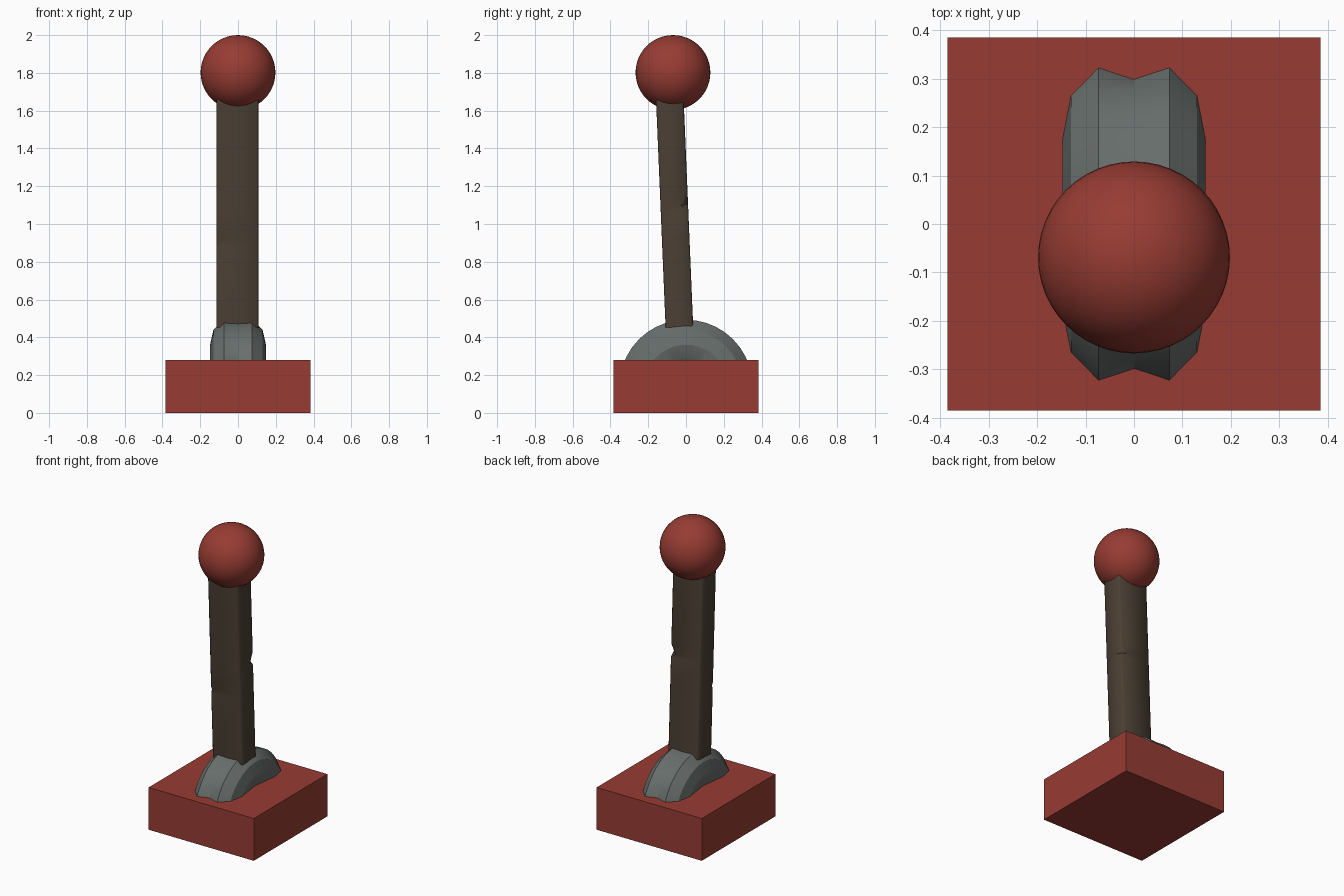
import bpy, bmesh
from math import cos, sin, pi, radians

if "Cube" in bpy.data.objects:
    bpy.data.objects.remove(bpy.data.objects["Cube"])


def material(name, rgb):
    m = bpy.data.materials.new(name)
    m.diffuse_color = (*rgb, 1)
    m.use_nodes = True
    m.node_tree.nodes["Principled BSDF"].inputs["Base Color"].default_value = m.diffuse_color
    return m


RED = material("red paint", (0.31, 0.045, 0.033))
STEEL = material("grey metal", (0.135, 0.155, 0.145))
BROWN = material("dark wood", (0.07, 0.05, 0.034))


def finish(ob, name, mat, angle=None):
    ob.name = name
    ob.data.materials.clear()
    ob.data.materials.append(mat)
    if angle:
        bpy.ops.object.select_all(action='DESELECT')
        ob.select_set(True)
        bpy.context.view_layer.objects.active = ob
        bpy.ops.object.shade_smooth_by_angle(angle=radians(angle))


def loft(name, rings, mat, angle, floor=None):
    """Skin equal-length closed rings, cap both ends, optionally trim below floor."""
    bm = bmesh.new()
    vs = [[bm.verts.new(p) for p in r] for r in rings]
    for a, b in zip(vs, vs[1:]):
        for i in range(len(a)):
            j = (i + 1) % len(a)
            bm.faces.new((a[i], a[j], b[j], b[i]))
    bm.faces.new(vs[0][::-1])
    bm.faces.new(vs[-1])
    if floor is not None:
        bmesh.ops.bisect_plane(bm, geom=bm.verts[:] + bm.edges[:] + bm.faces[:],
                               plane_co=(0, 0, floor), plane_no=(0, 0, 1),
                               clear_inner=True)
        bmesh.ops.holes_fill(bm, edges=[e for e in bm.edges if e.is_boundary])
    bmesh.ops.recalc_face_normals(bm, faces=bm.faces)
    me = bpy.data.meshes.new(name)
    bm.to_mesh(me)
    bm.free()
    ob = bpy.data.objects.new(name, me)
    bpy.context.collection.objects.link(ob)
    finish(ob, name, mat, angle)


# Square base block
bpy.ops.mesh.primitive_cube_add(size=1, location=(0, 0, 0.14))
base = bpy.context.object
base.scale = (0.77, 0.77, 0.28)
finish(base, "base", RED)

# Arched pivot with dished sides; its centre groove fades out towards the top
side = [(0.10, 0.10), (0.133, 0.15), (0.148, 0.22), (0.13, 0.299), (0.073, 0.352)]
profile = side + [(0, 0.328)] + [(-x, r) for x, r in reversed(side)]
N = 40


def wheel_point(x, r, k):
    a = 2 * pi * k / N
    if x == 0:
        r += 0.02 * min(1, max(0, (sin(a) - 0.42) / 0.3))
    return (x, r * cos(a), 0.141 + r * sin(a))


loft("pivot_wheel", [[wheel_point(x, r, k) for k in range(N)] for x, r in profile],
     STEEL, 25, floor=0.27)


# Leaning lever shaft: chamfered rectangle with nicks in two corners
def shaft_ring(z, nick=(0, 0, 0, 0)):
    cy = -0.035 - 0.042 * (z - 0.455)
    hx, hy = 0.111, 0.073
    pts = []
    for i, (sx, sy) in enumerate(((1, 1), (-1, 1), (-1, -1), (1, -1))):
        c = 0.009 + nick[i]
        pair = [(sx * hx, sy * (hy - c)), (sx * (hx - c), sy * hy)]
        if sx * sy < 0:
            pair.reverse()
        pts += [(x - 0.003, cy + y, z + 0.042 * y) for x, y in pair]
    return pts


loft("lever_shaft", [
    shaft_ring(0.455), shaft_ring(0.88), shaft_ring(0.90, (0, 0, 0.01, 0)),
    shaft_ring(0.92), shaft_ring(1.07), shaft_ring(1.10, (0.03, 0, 0, 0)),
    shaft_ring(1.16), shaft_ring(1.70)], BROWN, 50)

# Ball knob
bpy.ops.mesh.primitive_uv_sphere_add(segments=48, ring_count=24, radius=0.198,
                                     location=(0, -0.069, 1.802))
finish(bpy.context.object, "ball_knob", RED, 40)
